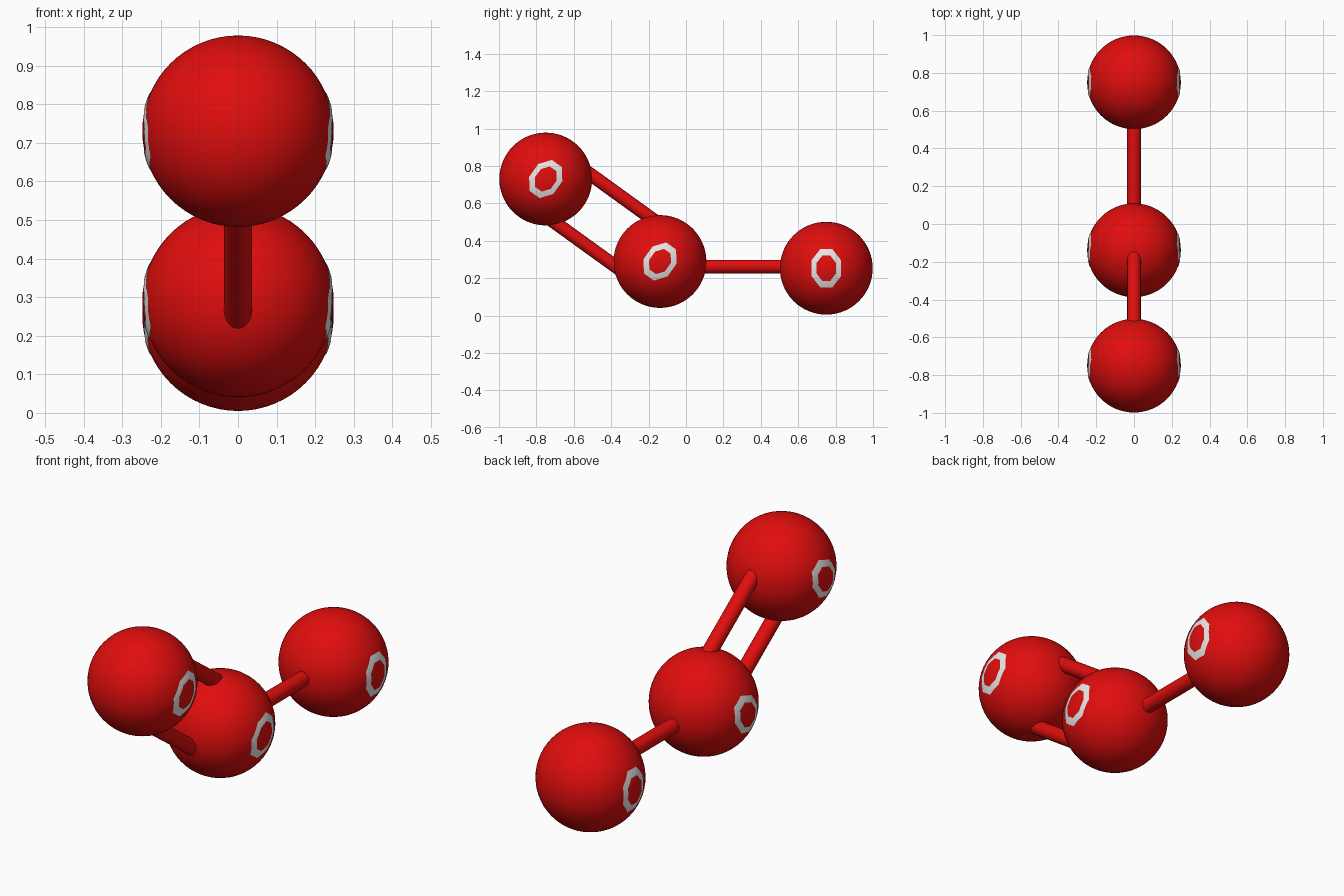
import bpy, bmesh, math
from mathutils import Vector

if "Cube" in bpy.data.objects:
    bpy.data.objects.remove(bpy.data.objects["Cube"])

R = 0.248          # ball radius
ROD = 0.036        # connecting rod radius
TILT = math.radians(35.5)


def material(name, rgb):
    m = bpy.data.materials.new(name)
    m.diffuse_color = (*rgb, 1)
    m.use_nodes = True
    m.node_tree.nodes["Principled BSDF"].inputs["Base Color"].default_value = m.diffuse_color
    return m


RED = material("red", (0.75, 0.004, 0.004))
WHITE = material("white", (0.8, 0.8, 0.8))


def finish(bm, name, mat):
    me = bpy.data.meshes.new(name)
    bm.to_mesh(me)
    bm.free()
    for p in me.polygons:
        p.use_smooth = True
    me.materials.append(mat)
    ob = bpy.data.objects.new(name, me)
    bpy.context.collection.objects.link(ob)
    return ob


def ball(name, c):
    bm = bmesh.new()
    bmesh.ops.create_uvsphere(bm, u_segments=64, v_segments=32, radius=R)
    finish(bm, name, RED).location = c


def rod(name, a, b):
    a, b = Vector(a), Vector(b)
    bm = bmesh.new()
    bmesh.ops.create_cone(bm, cap_ends=False, segments=32, radius1=ROD,
                          radius2=ROD, depth=(b - a).length)
    ob = finish(bm, name, RED)
    ob.location = (a + b) / 2
    ob.rotation_mode = 'QUATERNION'
    ob.rotation_quaternion = (b - a).to_track_quat('Z', 'Y')


def marker(name, c, tilt, side):
    """Eight-sided painted band hugging the side of a ball."""
    bm = bmesh.new()
    n, rows = 32, []
    rs = R + 0.002
    for k in range(4):
        f = 0.66 + 0.34 * k / 3
        row = []
        for i in range(n):
            t = 2 * math.pi * i / n
            g = f / math.cos((t + math.pi / 8) % (math.pi / 4) - math.pi / 8)
            y, z = 0.079 * g * math.cos(t), 0.102 * g * math.sin(t)
            y, z = (y * math.cos(tilt) + z * math.sin(tilt),
                    z * math.cos(tilt) - y * math.sin(tilt))
            row.append(bm.verts.new((side * math.sqrt(rs * rs - y * y - z * z), y, z)))
        rows.append(row)
    for a, b in zip(rows, rows[1:]):
        for i in range(n):
            j = (i + 1) % n
            quad = [a[i], b[i], b[j], a[j]]
            bm.faces.new(quad if side > 0 else quad[::-1])
    finish(bm, name, WHITE).location = c


# Balls with a painted band on both sides
front, middle, back = (0, -0.75, 0.73), (0, -0.139, 0.289), (0, 0.75, 0.253)
for part, c, tilt in (("front", front, TILT), ("middle", middle, TILT),
                      ("back", back, 0)):
    ball(part + "_ball", c)
    for side, label in ((1, "right"), (-1, "left")):
        marker(f"{part}_{label}_band", c, tilt, side)

# Single rod at the back, pair of rods at the front
rod("back_rod", (0, -0.139, 0.262), (0, 0.75, 0.262))
axis = (Vector(middle) - Vector(front)).normalized()
offset = Vector((0, -axis.z, axis.y)) * 0.16
rod("upper_front_rod", Vector(front) + offset, Vector(middle) + offset)
rod("lower_front_rod", Vector(front) - offset, Vector(middle) - offset)
